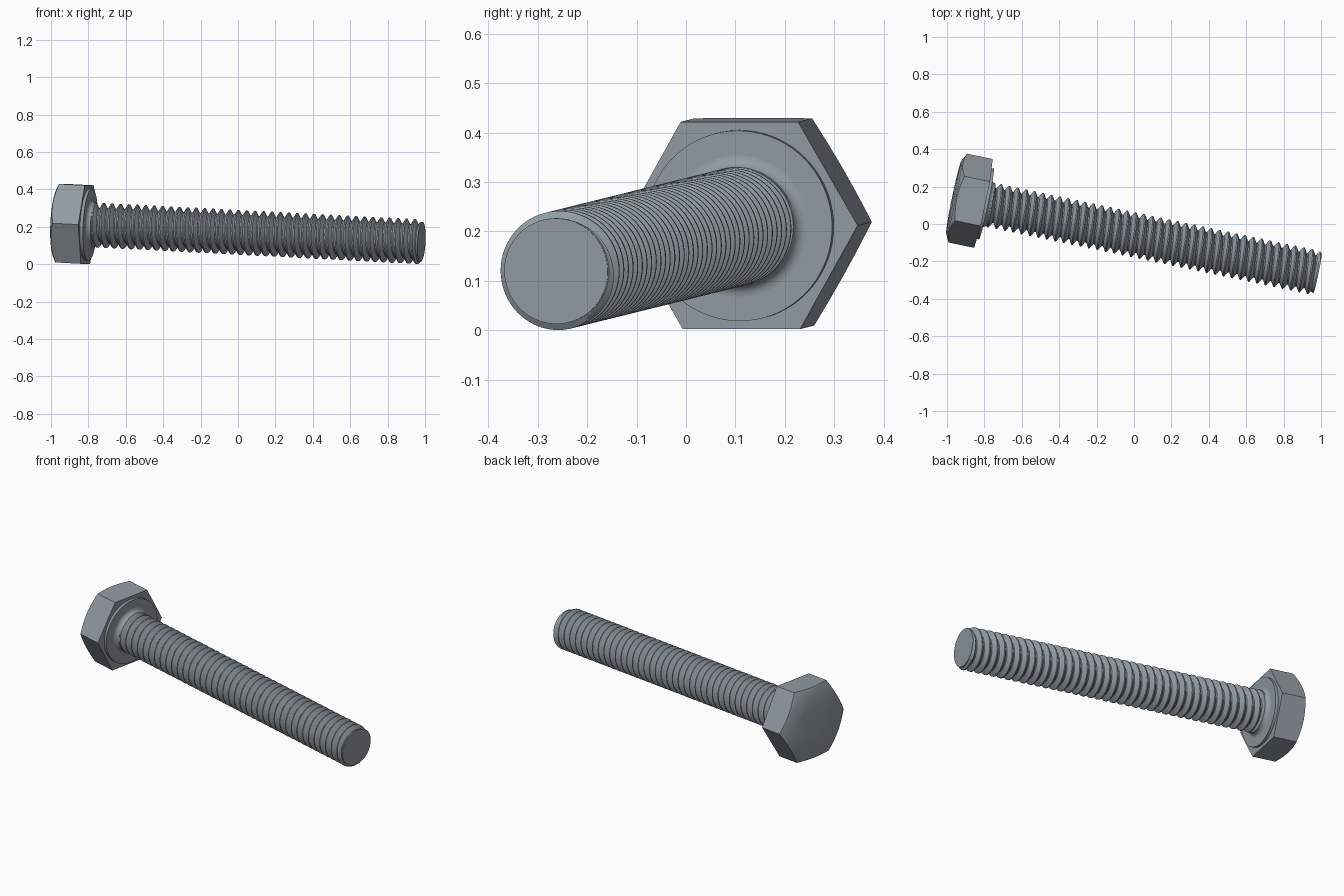
import bpy, bmesh, math
from mathutils import Matrix, Vector

cube = bpy.data.objects.get("Cube")
if cube:
    bpy.data.objects.remove(cube, do_unlink=True)

# One steel colour
steel = bpy.data.materials.new("blue_grey_steel")
steel.use_nodes = True
colour = (0.29, 0.33, 0.37, 1)
steel.diffuse_color = colour
bsdf = next(n for n in steel.node_tree.nodes if n.type == 'BSDF_PRINCIPLED')
bsdf.inputs["Base Color"].default_value = colour

# Bolt frame: local z runs along the shank, local x points to a head corner
yaw, dip = math.radians(11.8), math.radians(2.9)
axis = Vector((math.cos(yaw) * math.cos(dip), -math.sin(yaw) * math.cos(dip), -math.sin(dip)))
side = Vector((math.sin(yaw), math.cos(yaw), 0))
frame = Matrix((side, axis.cross(side), axis)).transposed().to_4x4()
frame.translation = (-0.805, 0.11, 0.212)

TAU = math.tau
SEGMENTS = 72
LENGTH = 1.827
MAJOR, MINOR, PITCH = 0.12, 0.093, 0.046
TIP = 0.107
FLAT = 0.21
CORNER = FLAT / math.cos(TAU / 12)


def sweep(name, rows, cut=None):
    """Skin rows of (radius, height) functions of the angle around the axis."""
    bm = bmesh.new()
    rings = []
    for row in rows:
        ring = []
        for i in range(SEGMENTS + 1):
            t = TAU * i / SEGMENTS
            r, h = row(t)
            ring.append(bm.verts.new((r * math.cos(t), r * math.sin(t), h)))
        rings.append(ring)
    for a, b in zip(rings, rings[1:]):
        for i in range(SEGMENTS):
            bm.faces.new((a[i], a[i + 1], b[i + 1], b[i]))
    bmesh.ops.remove_doubles(bm, verts=bm.verts, dist=1e-5)
    if cut is not None:
        bmesh.ops.bisect_plane(bm, geom=bm.verts[:] + bm.edges[:] + bm.faces[:],
                               plane_co=(0, 0, cut), plane_no=(0, 0, 1), clear_outer=True)
        bmesh.ops.holes_fill(bm, edges=[e for e in bm.edges if e.is_boundary], sides=0)
    bmesh.ops.recalc_face_normals(bm, faces=bm.faces)
    mesh = bpy.data.meshes.new(name)
    bm.to_mesh(mesh)
    bm.free()
    mesh.materials.append(steel)
    obj = bpy.data.objects.new(name, mesh)
    bpy.context.collection.objects.link(obj)
    obj.matrix_world = frame
    bpy.ops.object.select_all(action='DESELECT')
    obj.select_set(True)
    bpy.context.view_layer.objects.active = obj
    bpy.ops.object.shade_smooth_by_angle(angle=math.radians(35))
    return obj


def circle(r, h):
    return lambda t: (r, h)


def hex_radius(t):
    return FLAT / math.cos(t % (TAU / 6) - TAU / 12)


# Hexagonal head: scalloped conical chamfer and slightly domed top
def hex_base(t):
    return hex_radius(t), 0


def hex_crown(t):
    r = hex_radius(t)
    return r, -0.14 - (CORNER - r) * 0.5


sweep("hex_head", [circle(0, 0), hex_base, hex_crown, circle(0.2, -0.161),
                   circle(0.1, -0.166), circle(0, -0.167)])

# Washer face under the head
sweep("washer_face", [circle(0, -0.01), circle(0.193, -0.01),
                      circle(0.193, 0.016), circle(0, 0.016)])

# Rounded fillet between washer face and shank
fillet = []
for k in range(7):
    q = TAU / 4 * k / 6
    fillet.append(circle(0.143 - 0.025 * math.sin(q), 0.041 - 0.025 * math.cos(q)))
sweep("neck_fillet", fillet + [circle(0.09, 0.047)])


# Helical thread, chamfered towards the tip
def thread_row(turn, r):
    def row(t):
        h = PITCH * (turn + t / TAU)
        return min(r, max(TIP - 0.02, TIP + LENGTH - h)), h
    return row


profile = [(0, MINOR), (0.14, MINOR), (0.32, (MAJOR + MINOR) / 2),
           (0.5, MAJOR), (0.64, MAJOR), (0.82, (MAJOR + MINOR) / 2)]
turns = range(-2, int(LENGTH / PITCH) + 3)
sweep("threaded_shank", [thread_row(n + f, r) for n in turns for f, r in profile], cut=LENGTH - 0.002)

# Flat round end of the shank
sweep("tip_face", [circle(0, LENGTH - 0.02), circle(MINOR, LENGTH - 0.02),
                   circle(TIP, LENGTH - 0.008), circle(TIP, LENGTH), circle(0, LENGTH)])
